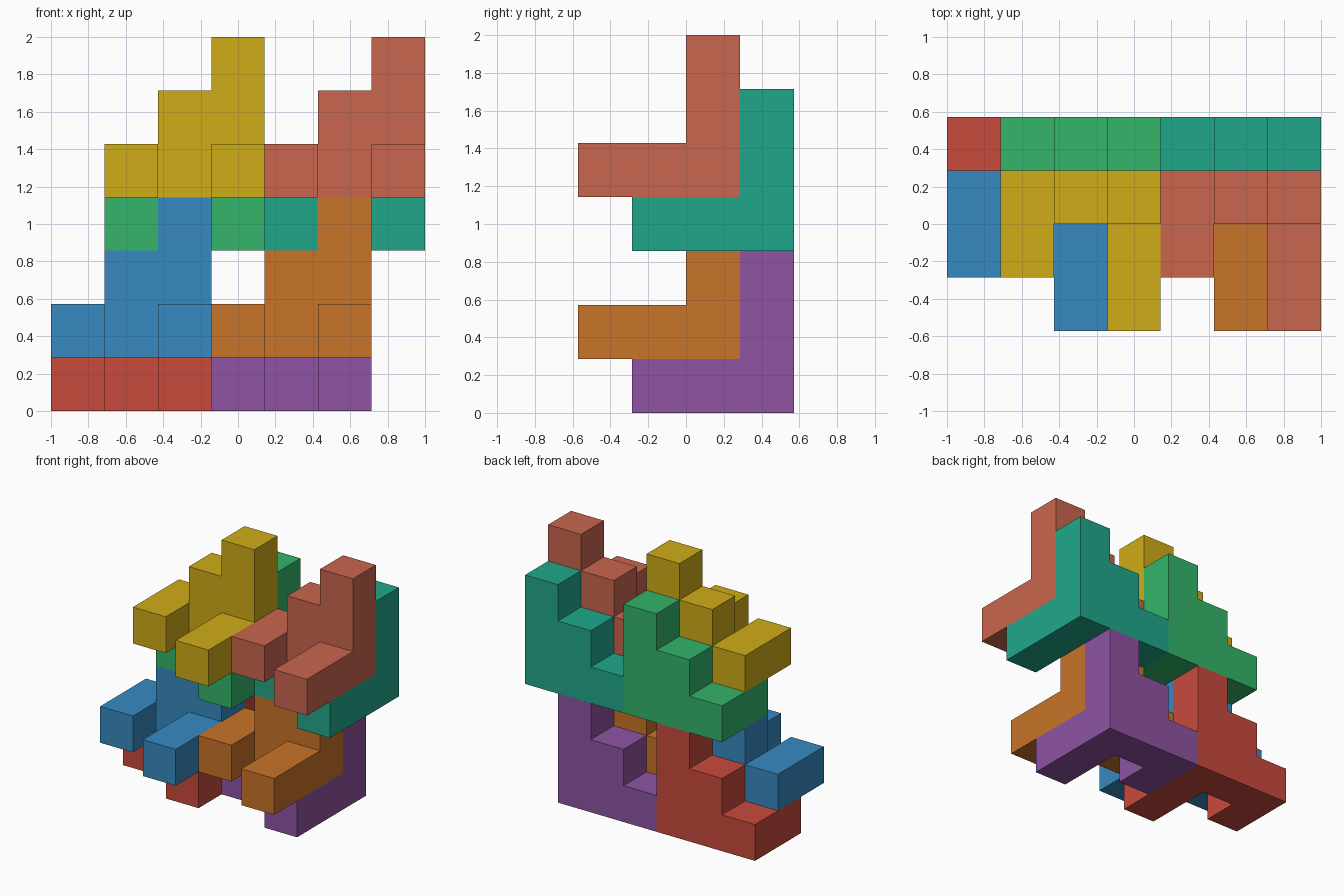
import bpy, bmesh
from mathutils import Vector

if "Cube" in bpy.data.objects:
    bpy.data.objects.remove(bpy.data.objects["Cube"])

U = 2 / 7                      # edge of one cube cell
ORIGIN = Vector((-1, -2 * U, 0))


def make_piece_mesh():
    """One puzzle piece: a 1-2-3 staircase with a short and a long prong."""
    cells = {(x, 0, z) for x in range(3) for z in range(x + 1)}
    cells |= {(0, -1, 0), (2, -1, 0), (2, -2, 0)}
    bm = bmesh.new()
    for cell in cells:
        for axis in range(3):
            for sign in (-1, 1):
                near = list(cell)
                near[axis] += sign
                if tuple(near) in cells:
                    continue
                # outer square of this cell, wound to face outwards
                n, a, b = Vector(), Vector(), Vector()
                n[axis] = sign / 2
                a[(axis + 1) % 3] = 0.5
                b[(axis + 2) % 3] = 0.5 * sign
                c = Vector(cell) + Vector((0.5, 0.5, 0.5)) + n
                bm.faces.new([bm.verts.new(p * U) for p in
                              (c - a - b, c + a - b, c + a + b, c - a + b)])
    bmesh.ops.remove_doubles(bm, verts=bm.verts, dist=1e-4)
    bmesh.ops.dissolve_limit(bm, angle_limit=0.01, verts=bm.verts, edges=bm.edges)
    mesh = bpy.data.meshes.new("stair_piece")
    bm.to_mesh(mesh)
    bm.free()
    return mesh


def linear(rgb):
    return [(v / 255 / 12.92) if v < 11 else ((v / 255 + 0.055) / 1.055) ** 2.4 for v in rgb]


# name, cell position of the piece's low stair, colour
PIECES = [
    ("red_piece", (0, 3, 0), (201, 74, 60)),
    ("purple_piece", (3, 3, 0), (142, 84, 162)),
    ("blue_piece", (0, 2, 1), (55, 138, 194)),
    ("orange_piece", (3, 2, 1), (201, 115, 41)),
    ("green_piece", (1, 3, 3), (51, 181, 105)),
    ("teal_piece", (4, 3, 3), (32, 167, 139)),
    ("yellow_piece", (1, 2, 4), (207, 172, 24)),
    ("coral_piece", (4, 2, 4), (201, 102, 78)),
]

base = make_piece_mesh()
for name, cell, rgb in PIECES:
    mesh = base.copy()
    mesh.name = name
    mat = bpy.data.materials.new(name.replace("piece", "paint"))
    mat.diffuse_color = (*linear(rgb), 1)
    mat.use_nodes = True
    mat.node_tree.nodes["Principled BSDF"].inputs["Base Color"].default_value = mat.diffuse_color
    mesh.materials.append(mat)
    obj = bpy.data.objects.new(name, mesh)
    obj.location = ORIGIN + Vector(cell) * U
    bpy.context.collection.objects.link(obj)
bpy.data.meshes.remove(base)
